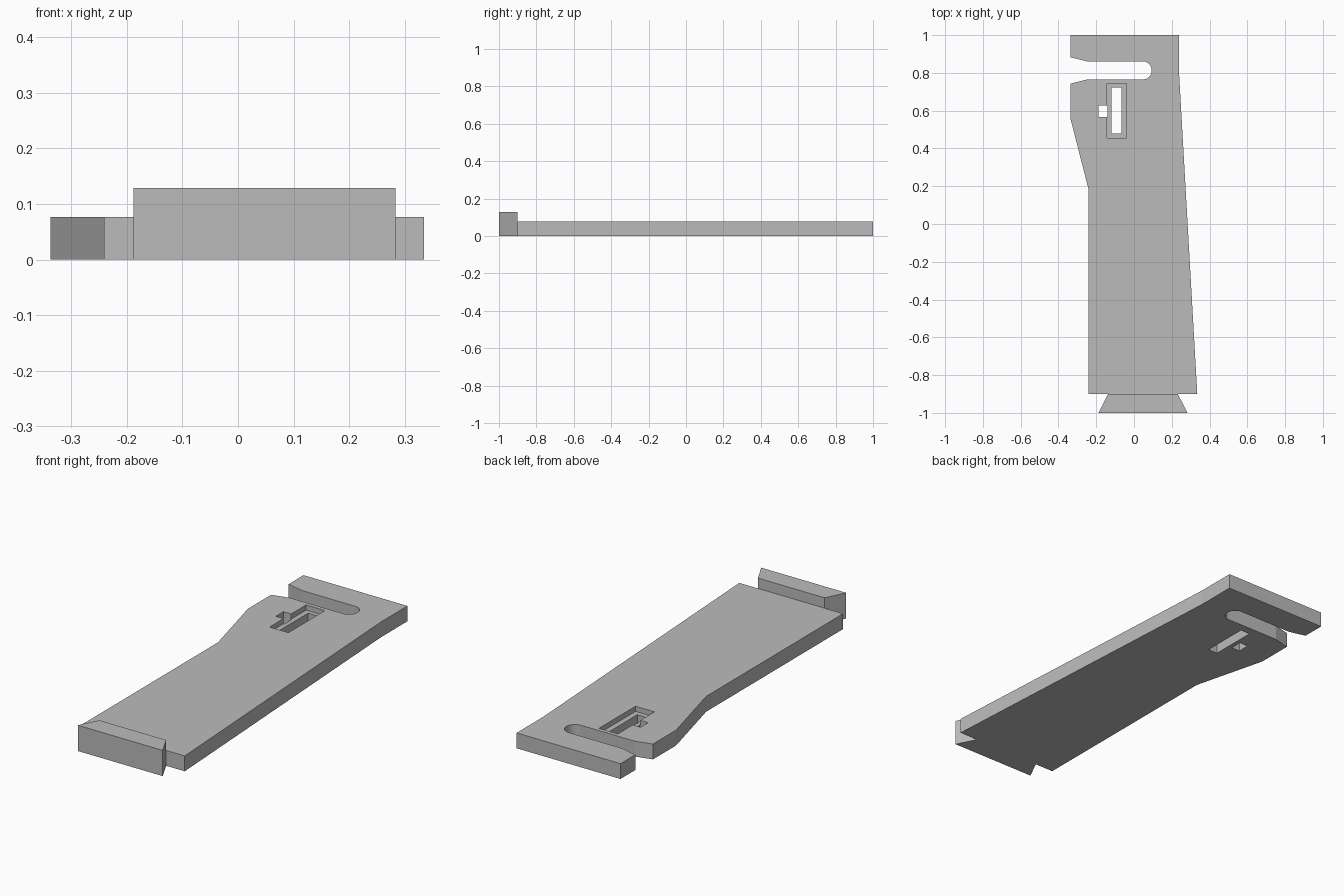
import bpy, bmesh
from math import sin, cos, pi

cube = bpy.data.objects.get("Cube")
if cube:
    bpy.data.objects.remove(cube, do_unlink=True)

grey = bpy.data.materials.new("plain grey")
grey.use_nodes = True
colour = (0.5, 0.5, 0.5, 1)
grey.diffuse_color = colour
grey.node_tree.nodes["Principled BSDF"].inputs["Base Color"].default_value = colour


def prism(name, outline, bottom, top):
    """Extrude a flat outline upwards between two heights."""
    bm = bmesh.new()
    face = bm.faces.new([bm.verts.new((x, y, bottom)) for x, y in outline])
    moved = bmesh.ops.extrude_face_region(bm, geom=[face])["geom"]
    verts = [v for v in moved if isinstance(v, bmesh.types.BMVert)]
    bmesh.ops.translate(bm, vec=(0, 0, top - bottom), verts=verts)
    bmesh.ops.recalc_face_normals(bm, faces=bm.faces)
    mesh = bpy.data.meshes.new(name)
    bm.to_mesh(mesh)
    bm.free()
    mesh.materials.append(grey)
    obj = bpy.data.objects.new(name, mesh)
    bpy.context.collection.objects.link(obj)
    return obj


def cut_box(target, x0, x1, y0, y1, bottom):
    """Cut a rectangular pocket or hole down to the given height."""
    cutter = prism("cutter", [(x0, y0), (x1, y0), (x1, y1), (x0, y1)], bottom, 0.2)
    cutter.hide_render = True
    mod = target.modifiers.new("cut", "BOOLEAN")
    mod.operation = "DIFFERENCE"
    mod.solver = "EXACT"
    mod.object = cutter
    bpy.context.view_layer.objects.active = target
    bpy.ops.object.modifier_apply(modifier=mod.name)
    bpy.data.objects.remove(cutter, do_unlink=True)


# Plate outline with a round-ended side slot that flares at its mouth
thickness = 0.077
slot_x, slot_y, slot_r, steps = 0.046, 0.813, 0.048, 24
slot_end = [(slot_x + slot_r * cos(a), slot_y + slot_r * sin(a))
            for a in (-pi / 2 + pi * i / steps for i in range(steps + 1))]
plate_outline = [
    (-0.337, 1), (0.239, 1), (0.239, 0.79), (0.335, -0.9), (-0.241, -0.9),
    (-0.241, 0.185), (-0.337, 0.56), (-0.337, 0.743), (-0.25, slot_y - slot_r),
    *slot_end,
    (-0.25, slot_y + slot_r), (-0.337, 0.883),
]
plate = prism("plate", plate_outline, 0, thickness)

# Shallow recess, the long window inside it and the small side hole
cut_box(plate, -0.144, -0.039, 0.455, 0.745, thickness - 0.026)
cut_box(plate, -0.118, -0.066, 0.48, 0.723, -0.1)
cut_box(plate, -0.187, -0.14, 0.566, 0.627, -0.1)

# Taller flared end block
prism("end_block", [(-0.188, -1), (0.283, -1), (0.232, -0.9), (-0.138, -0.9)], 0, 0.129)
